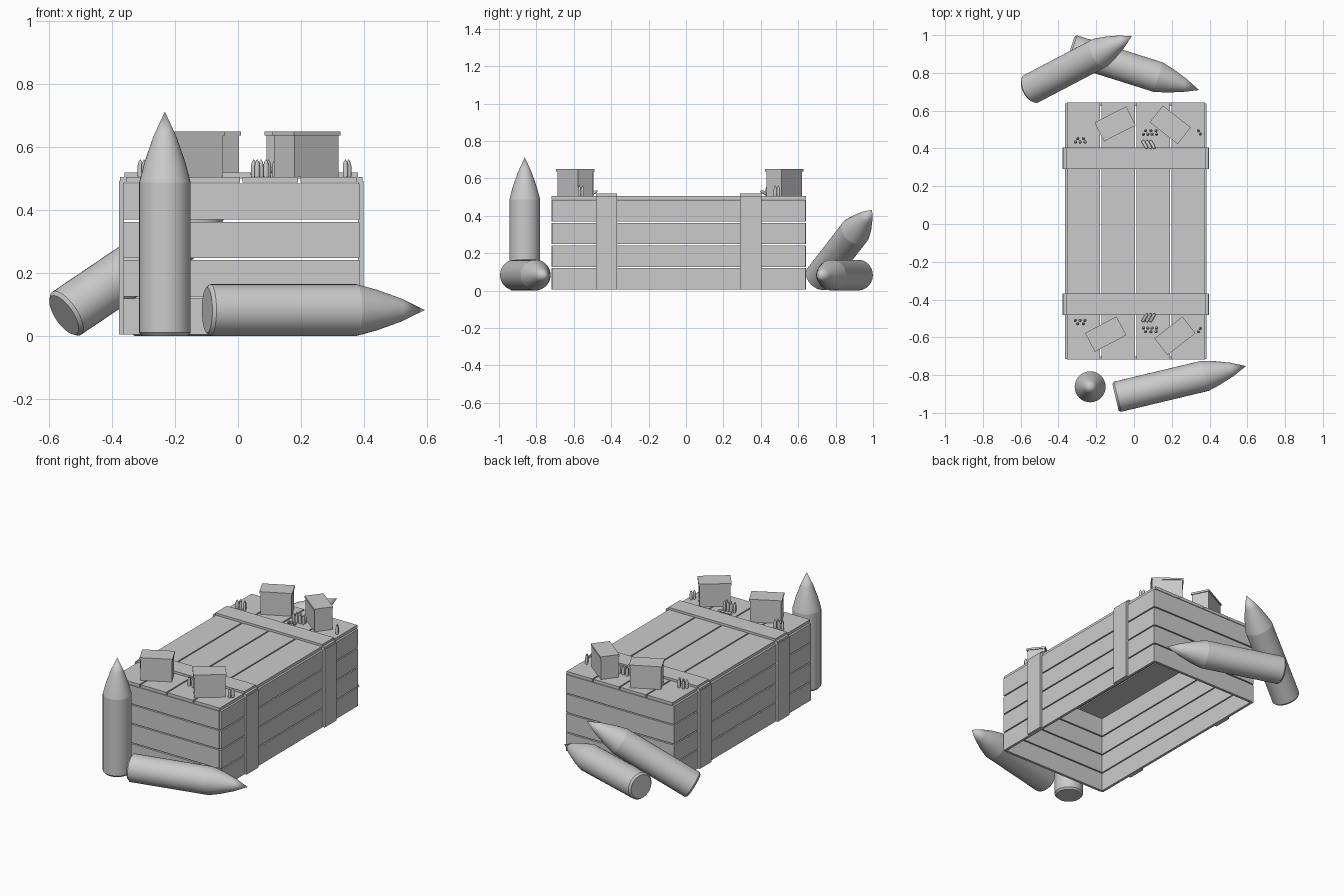
import bpy, bmesh, math
from mathutils import Vector, Matrix

if "Cube" in bpy.data.objects:
    bpy.data.objects.remove(bpy.data.objects["Cube"])

CX, CY = 0.01, -0.038      # crate centre
HX, HY = 0.375, 0.68       # crate half sizes
TOP = 0.505                # lid height


def finish(name, bm, smooth=False):
    bmesh.ops.recalc_face_normals(bm, faces=bm.faces)
    me = bpy.data.meshes.new(name)
    bm.to_mesh(me)
    bm.free()
    ob = bpy.data.objects.new(name, me)
    bpy.context.collection.objects.link(ob)
    if smooth:
        bpy.ops.object.select_all(action='DESELECT')
        ob.select_set(True)
        bpy.context.view_layer.objects.active = ob
        bpy.ops.object.shade_smooth_by_angle(angle=math.radians(13))
    return ob


def add_box(bm, lo, hi, matrix=Matrix()):
    lo, hi = Vector(lo), Vector(hi)
    m = matrix @ Matrix.Translation((lo + hi) / 2) @ Matrix.Diagonal((*(hi - lo), 1))
    bmesh.ops.create_cube(bm, size=1, matrix=m)


def add_lathe(bm, profile, base, tip, sides):
    """Closed solid of revolution whose axis runs from base towards tip."""
    base, tip = Vector(base), Vector(tip)
    rot = Vector((0, 0, 1)).rotation_difference(tip - base).to_matrix().to_4x4()
    m = Matrix.Translation(base) @ rot
    rings = []
    for r, z in profile:
        rings.append([bm.verts.new(m @ Vector((r * math.cos(a), r * math.sin(a), z)))
                      for a in (2 * math.pi * i / sides for i in range(sides))])
    apex = bm.verts.new(m @ Vector((0, 0, (tip - base).length)))
    bm.faces.new(rings[0][::-1])
    for i in range(sides):
        j = (i + 1) % sides
        for a, b in zip(rings, rings[1:]):
            bm.faces.new((a[i], a[j], b[j], b[i]))
        bm.faces.new((rings[-1][i], rings[-1][j], apex))


crate = Matrix.Translation((CX, CY, 0))

# wall planks: four courses with thin gaps, open underneath
for side, sign in (("low", -1), ("high", 1)):
    long_bm, end_bm = bmesh.new(), bmesh.new()
    for k in range(4):
        z0, z1 = 0.005 + k * 0.1215, 0.005 + k * 0.1215 + 0.1145
        xs = sorted((sign * (HX - 0.016), sign * HX))
        add_box(long_bm, (xs[0], -HY + 0.004, z0), (xs[1], HY - 0.004, z1), crate)
        ys = sorted((sign * (HY - 0.016), sign * HY))
        add_box(end_bm, (-HX + 0.014, ys[0], z0), (HX - 0.014, ys[1], z1), crate)
    finish("long_wall_planks_" + side, long_bm)
    finish("end_wall_planks_" + side, end_bm)

# lid planks
bm = bmesh.new()
pitch = (2 * HX - 0.01) / 4
for k in range(4):
    x0 = -HX + 0.005 + k * pitch
    add_box(bm, (x0 + 0.004, -HY, 0.487), (x0 + pitch - 0.004, HY, TOP), crate)
finish("lid_planks", bm)

# battens wrapping over the crate at each end
for name, yc in (("front", -0.425), ("back", 0.347)):
    bm = bmesh.new()
    y0, y1 = yc - 0.057, yc + 0.057
    for s in (-1, 1):
        xs = sorted((CX + s * (HX - 0.004), CX + s * 0.388))
        add_box(bm, (xs[0], y0, 0.005), (xs[1], y1, 0.492))
    add_box(bm, (CX - 0.37, y0, TOP - 0.004), (CX + 0.37, y1, 0.519))
    # side cheeks closing the batten corner
    for s in (-1, 1):
        xs = sorted((CX + s * 0.36, CX + s * 0.385))
        add_box(bm, (xs[0], y0, 0.487), (xs[1], y1, TOP))
    finish(name + "_batten", bm)

# small cartons with overhanging lids
for i, (x, y, deg) in enumerate(((-0.10, 0.53, 27), (0.192, 0.525, -38),
                                 (-0.15, -0.583, 28), (0.217, -0.592, 38))):
    m = Matrix.Translation((x, y, 0)) @ Matrix.Rotation(math.radians(deg), 4, 'Z')
    bm = bmesh.new()
    add_box(bm, (-0.089, -0.052, TOP), (0.089, 0.052, 0.64), m)
    add_box(bm, (-0.094, -0.056, 0.637), (0.094, 0.056, 0.649), m)
    finish("carton_%d" % (i + 1), bm)

# large shells: one standing, two lying, one leaning
shell = [(0.072, 0), (0.082, 0.011), (0.082, 0.487), (0.065, 0.552), (0.037, 0.632)]
for name, base, tip in (
        ("standing_shell", (-0.232, -0.862, 0), (-0.232, -0.862, 0.713)),
        ("front_lying_shell", (-0.098, -0.917, 0.083), (0.593, -0.752, 0.083)),
        ("back_lying_shell", (-0.337, 0.924, 0.083), (0.345, 0.709, 0.083)),
        ("leaning_shell", (-0.552, 0.712, 0.067), (-0.012, 0.995, 0.432))):
    bm = bmesh.new()
    add_lathe(bm, shell, base, tip, 32)
    finish(name, bm, True)

# small rounds, mirrored front to back
small = [(0.0075, 0), (0.0085, 0.002), (0.0085, 0.036), (0.006, 0.047)]
spots = ([(-0.31, 0.434), (-0.285, 0.434), (-0.26, 0.434), (-0.298, 0.452), (-0.268, 0.452)]
         + [(0.05 + 0.023 * i, 0.475) for i in range(4)]
         + [(0.061 + 0.028 * i, 0.494) for i in range(3)]
         + [(0.341, 0.494), (0.351, 0.477)])
for name, s in (("back", 1), ("front", -1)):
    bm = bmesh.new()
    for x, y in spots:
        yy = CY + s * (y - CY)
        add_lathe(bm, small, (x, yy, TOP), (x, yy, 0.562), 12)
    finish(name + "_standing_rounds", bm, True)
    bm = bmesh.new()
    for i in range(3):
        x = 0.046 + 0.02 * i
        add_lathe(bm, small, (x, CY + s * 0.478, 0.513),
                  (x + 0.026, CY + s * 0.433, 0.533), 12)
    finish(name + "_fallen_rounds", bm, True)
